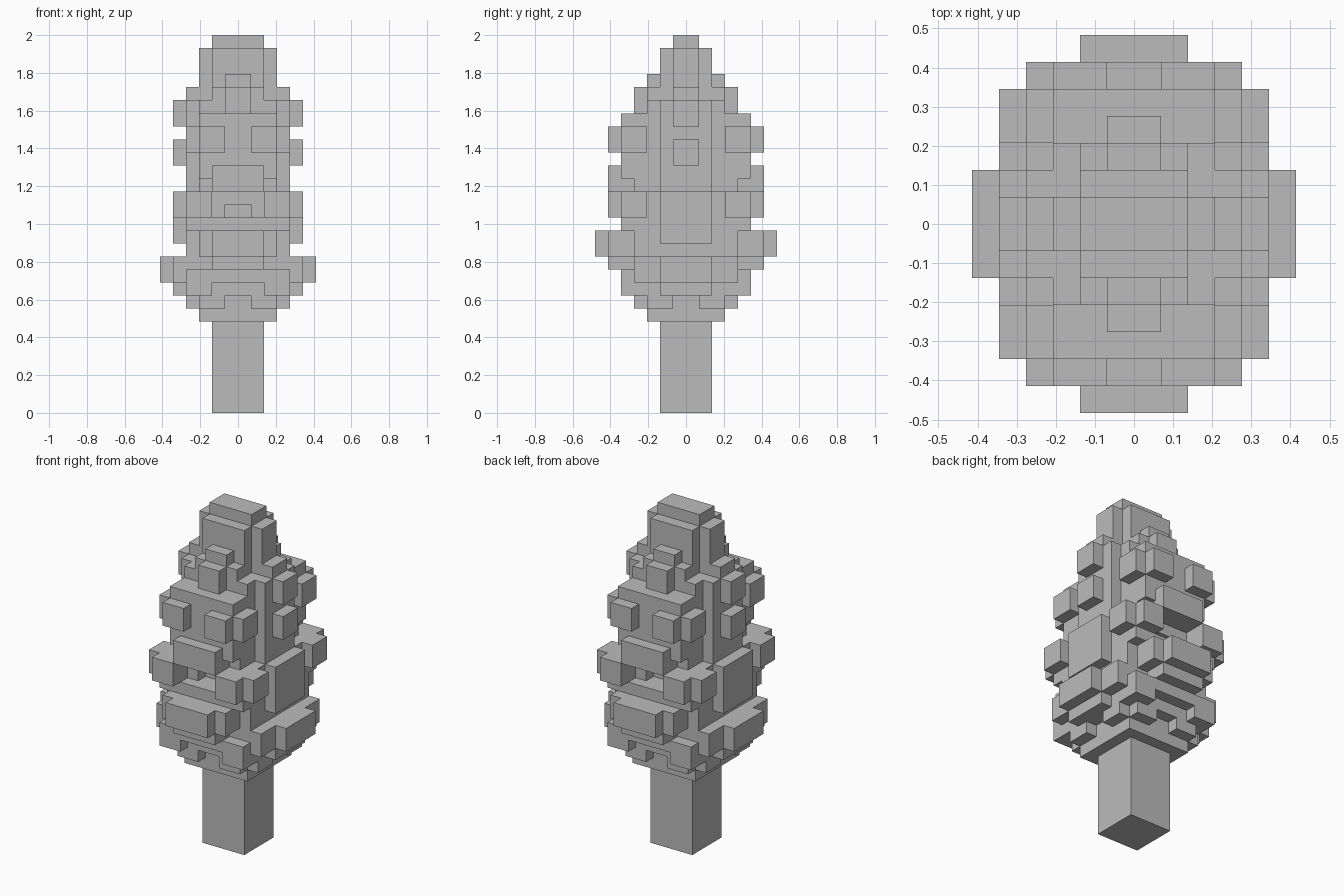
import bpy
import bmesh
from mathutils import Vector

UNIT = 2 / 29  # edge of one cube cell

if "Cube" in bpy.data.objects:
    bpy.data.objects.remove(bpy.data.objects["Cube"], do_unlink=True)

grey = bpy.data.materials.new("plain grey")
grey.use_nodes = True
grey.diffuse_color = (0.5, 0.5, 0.5, 1)
grey.node_tree.nodes["Principled BSDF"].inputs["Base Color"].default_value = (0.5, 0.5, 0.5, 1)


def block(x0, x1, y0, y1, z0, z1):
    """Cells of a block, mirrored in x and y."""
    return {(sx, sy, z)
            for x in range(x0, x1) for y in range(y0, y1) for z in range(z0, z1)
            for sx in (x, -1 - x) for sy in (y, -1 - y)}


def centred(x, y, z0, z1):
    return block(0, x, 0, y, z0, z1)


def build(name, cells):
    """One mesh made from the exposed sides of the cells."""
    bm = bmesh.new()
    for cell in cells:
        for axis in range(3):
            for side in (0, 1):
                step = list(cell)
                step[axis] += 2 * side - 1
                if tuple(step) in cells:
                    continue
                u, v = (axis + 1) % 3, (axis + 2) % 3
                corners = []
                for a, b in ((0, 0), (1, 0), (1, 1), (0, 1)):
                    p = Vector(cell)
                    p[axis] += side
                    p[u] += a
                    p[v] += b
                    corners.append(bm.verts.new(p * UNIT))
                bm.faces.new(corners if side else corners[::-1])
    bmesh.ops.remove_doubles(bm, verts=bm.verts[:], dist=0.001)
    bmesh.ops.dissolve_limit(bm, angle_limit=0.01, verts=bm.verts[:], edges=bm.edges[:])
    mesh = bpy.data.meshes.new(name)
    bm.to_mesh(mesh)
    bm.free()
    mesh.materials.append(grey)
    bpy.context.collection.objects.link(bpy.data.objects.new(name, mesh))


build("trunk", centred(2, 2, 0, 7))

# Inner body of the crown
crown = centred(3, 3, 7, 10)
crown |= centred(4, 4, 9, 17)
crown |= centred(4, 2, 17, 22) | centred(3, 4, 17, 22)
crown |= centred(3, 3, 22, 24)
crown -= block(0, 1, 3, 4, 15, 16)

# Tip
crown |= centred(2, 1, 24, 29) | centred(2, 2, 24, 28) | centred(3, 1, 24, 28)
crown |= centred(1, 3, 24, 26) | centred(2, 3, 23, 25) | centred(1, 4, 23, 25)

# Upper tufts
crown |= centred(4, 1, 24, 25) | centred(4, 2, 22, 24) | centred(5, 1, 22, 24)
crown |= centred(3, 5, 18, 23)
crown |= block(1, 3, 5, 6, 20, 22) | block(3, 4, 3, 5, 20, 22)
crown |= centred(5, 1, 19, 21)

# Middle tufts
crown |= centred(2, 6, 17, 19)
crown |= block(2, 4, 4, 6, 15, 17) | block(4, 5, 3, 5, 15, 17)
crown |= centred(5, 2, 13, 17)
crown |= centred(4, 5, 14, 15)

# Lower tufts
crown |= centred(2, 7, 12, 14) | centred(3, 6, 12, 14) | centred(2, 6, 11, 12)
crown |= centred(6, 2, 10, 12) | centred(5, 4, 10, 12)
crown |= block(2, 4, 4, 5, 9, 11) | centred(2, 5, 10, 11) | centred(5, 2, 9, 10)
crown |= block(1, 3, 3, 4, 8, 10) | block(3, 4, 1, 3, 8, 10)

build("crown", crown)
